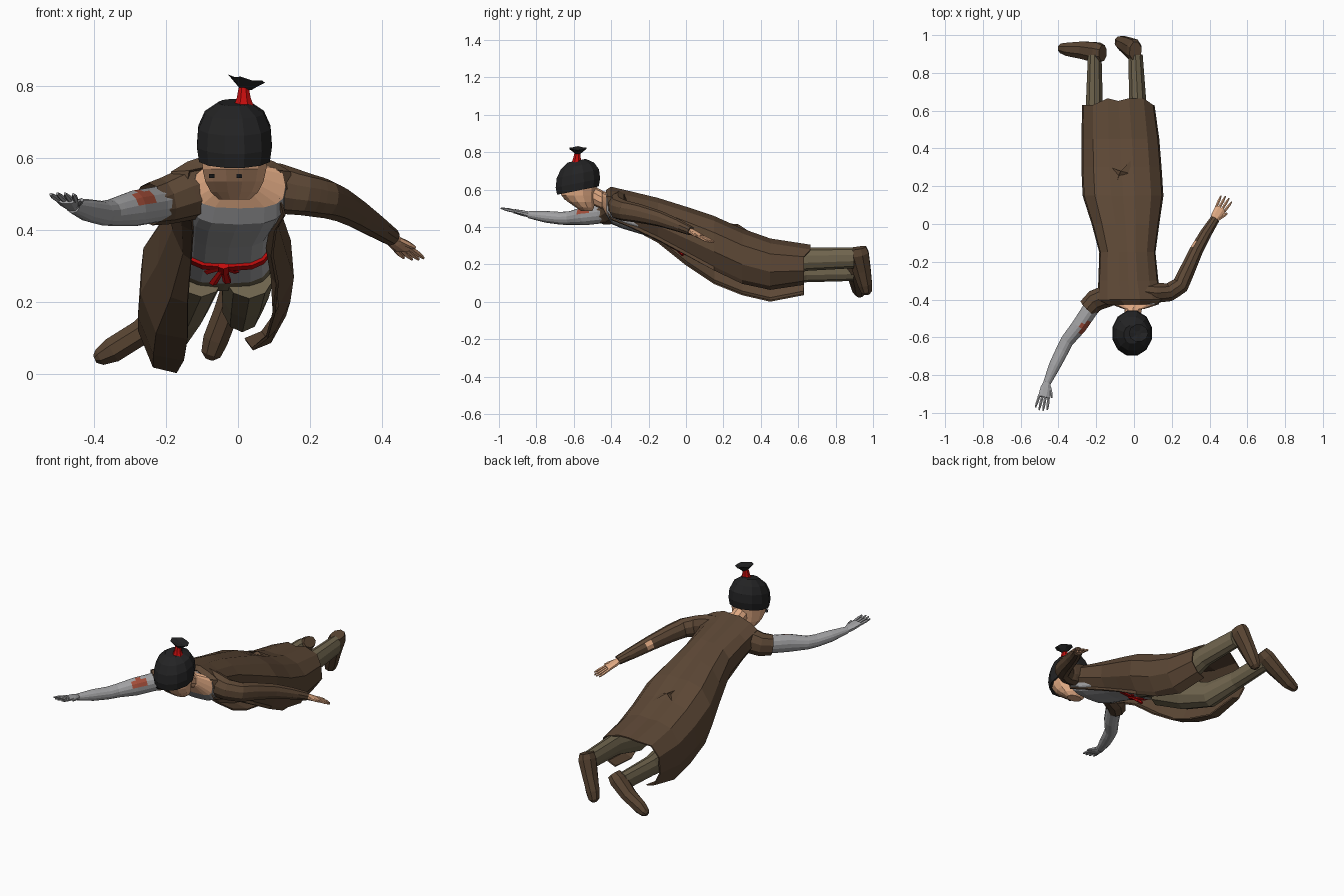
import bpy, bmesh, math
from mathutils import Vector as V


def mat(name, r, g, b):
    m = bpy.data.materials.new(name)
    lin = lambda c: (c / 255 / 12.92) if c < 11 else ((c / 255 + 0.055) / 1.055) ** 2.4
    m.diffuse_color = (lin(r), lin(g), lin(b), 1)
    return m


COAT = mat("coat brown", 92, 71, 53)
TROUSER = mat("trouser olive", 112, 101, 78)
SHOE = mat("shoe brown", 88, 68, 50)
GREY = mat("grey", 163, 163, 165)
SKIN = mat("skin", 222, 168, 130)
HAIR = mat("hair black", 35, 35, 36)
RED = mat("ribbon red", 195, 12, 12)
SCAR = mat("scar red", 165, 78, 58)


def finish(name, bm, mats, rule=None):
    bmesh.ops.recalc_face_normals(bm, faces=bm.faces)
    if rule:
        for f in bm.faces:
            f.material_index = rule(f.calc_center_median())
    me = bpy.data.meshes.new(name)
    bm.to_mesh(me)
    bm.free()
    for m in mats:
        me.materials.append(m)
    ob = bpy.data.objects.new(name, me)
    bpy.context.collection.objects.link(ob)
    return ob


def loft(name, rings, mats, rule=None, closed=True, cap=True):
    """Skin a list of equal-length point rings."""
    bm = bmesh.new()
    vr = [[bm.verts.new(p) for p in r] for r in rings]
    n = len(vr[0])
    for a, b in zip(vr, vr[1:]):
        for i in range(n if closed else n - 1):
            j = (i + 1) % n
            bm.faces.new((a[i], a[j], b[j], b[i]))
    if closed and cap:
        bm.faces.new(vr[0])
        bm.faces.new(vr[-1])
    return finish(name, bm, mats, rule)


def subdivide(rows, sub):
    out = []
    for a, b in zip(rows, rows[1:]):
        for k in range(sub):
            out.append([p + (q - p) * k / sub for p, q in zip(a, b)])
    return out + [list(rows[-1])]


def tube(name, rows, mats, rule=None, sides=10, up=(0, 0, 1), sub=1, cap=True):
    """Rows of x, y, z, side radius, up radius."""
    rows = subdivide(rows, sub)
    pts = [V(r[:3]) for r in rows]
    rings = []
    for i, r in enumerate(rows):
        t = (pts[min(i + 1, len(pts) - 1)] - pts[max(i - 1, 0)]).normalized()
        s = t.cross(V(up)).normalized()
        u = s.cross(t)
        rings.append([pts[i] + s * r[3] * math.cos(a) + u * r[4] * math.sin(a)
                      for a in (math.tau * (k + .5) / sides for k in range(sides))])
    return loft(name, rings, mats, rule, cap=cap)


def near(c, p, sx, sy, sz):
    return ((c.x - p[0]) / sx) ** 2 + ((c.y - p[1]) / sy) ** 2 + ((c.z - p[2]) / sz) ** 2 < 1


# Torso: rounded-box sections along y (y, xc, zc, half width, half height)
TORSO = [(-.45, 0, .55, .055, .04), (-.425, .005, .522, .128, .062), (-.395, 0, .495, .135, .08),
         (-.34, -.01, .48, .135, .088), (-.2, -.025, .44, .12, .09), (-.05, -.03, .385, .12, .09),
         (.05, -.035, .34, .13, .09), (.12, -.045, .315, .14, .085), (.22, -.06, .29, .12, .06)]


def torso_ring(row, grow=0):
    y, xc, zc, w, h = row
    f = lambda v: math.copysign(abs(v) ** .65, v)
    return [(xc + (w + grow) * f(math.cos(a)), y, zc + (h + grow) * f(math.sin(a)))
            for a in (math.tau * k / 16 for k in range(16))]


loft("torso", [torso_ring(r) for r in TORSO], [SKIN, GREY, TROUSER],
     lambda c: 0 if c.y < -.43 else 1 if c.y < .05 else 2)

# Red belt with knot and hanging tails
loft("belt", [torso_ring((y, -.03, z, .12, .09), g) for y, z, g in
              [(-.075, .394, 0), (-.075, .394, .008), (-.045, .383, .008), (-.045, .383, 0)]], [RED], cap=False)
tube("belt_knot", [(-.04, -.08, .302, .018, .012), (-.04, -.045, .284, .018, .012)], [RED], sides=6)
for i, (x, z) in enumerate([(-.085, .284), (-.005, .286), (-.07, .252), (-.03, .256)]):
    tube(f"belt_tail_{i}", [(-.04, -.065, .295, .008, .006), (x, -.015, z, .013, .009)], [RED], sides=5)

# Long open coat: y, left x, right x, top z, left/right bottom z, left/right front edge x
COAT_ROWS = [(-.425, -.14, .12, .595, .49, .49, -.128, .118), (-.40, -.19, .15, .612, .44, .44, -.13, .13),
             (-.3, -.185, .125, .588, .40, .40, -.125, .105), (-.15, -.18, .11, .552, .32, .33, -.13, .095),
             (0, -.22, .13, .505, .20, .25, -.14, .11), (.15, -.268, .152, .455, .10, .17, -.14, .10),
             (.3, -.275, .142, .388, .04, .10, -.15, .08), (.45, -.275, .13, .335, .005, .068, -.17, .04),
             (.63, -.27, .105, .302, .04, .095, -.185, .02)]
rings = []
for k, (y, xl, xr, zt, bl, br, gl, gr) in enumerate(COAT_ROWS):
    xc, hw = (xl + xr) / 2, (xr - xl) / 2
    hem = .035 if k == len(COAT_ROWS) - 1 else 0
    left = [(gl, y, bl), (xl + .2 * hw, y, bl + .015), (xl, y, bl * .65 + zt * .35),
            (xl + .04 * hw, y, bl * .3 + zt * .7), (xl + .3 * hw, y, zt - .025)]
    right = [(gr, y, br), (xr - .2 * hw, y, br + .02), (xr, y, br * .65 + zt * .35),
             (xr - .04 * hw, y, br * .3 + zt * .7), (xr - .3 * hw, y + hem, zt - .025)]
    mid = [(xc - .3 * hw, y + hem, zt - .003), (xc, y + hem * .6, zt - .006), (xc + .3 * hw, y + hem, zt)]
    rings.append(left + mid + right[::-1])
coat = loft("coat", rings, [COAT], closed=False)
mod = coat.modifiers.new("cloth", 'SOLIDIFY')
mod.thickness, mod.offset = .008, 0

# Torn flap on the coat back
bm = bmesh.new()
vs = [bm.verts.new(p) for p in [(-.125, .30, .385), (-.09, .225, .42), (-.07, .28, .415),
                                (0, .355, .365), (-.03, .27, .405), (-.09, .24, .40)]]
for t in [(0, 2, 5), (1, 2, 5), (2, 3, 4), (2, 4, 5)]:
    bm.faces.new([vs[i] for i in t])
finish("coat_tear", bm, [COAT])

# Torn sleeve stub, bare grey arm with scar
tube("sleeve_stub", [(-.06, -.35, .525, .06, .075), (-.14, -.38, .50, .062, .074), (-.205, -.405, .48, .06, .066),
                     (-.245, -.445, .472, .055, .06)], [COAT], cap=False)
tube("grey_arm", [(-.19, -.40, .48, .045, .052), (-.23, -.45, .47, .044, .05), (-.29, -.54, .46, .042, .05),
                  (-.355, -.62, .448, .036, .037), (-.38, -.67, .447, .035, .034), (-.42, -.75, .455, .032, .031),
                  (-.46, -.84, .466, .021, .019)], [GREY, SCAR],
     lambda c: int(near(c, (-.266, -.54, .487), .036, .038, .026)), sides=14, sub=4)

# Sleeved arm with a worn hole near the elbow
tube("sleeve", [(.04, -.355, .525, .05, .07), (.11, -.365, .515, .055, .07), (.185, -.362, .50, .05, .06),
                (.245, -.325, .487, .047, .055), (.28, -.25, .473, .043, .05), (.33, -.14, .445, .037, .042),
                (.38, -.05, .412, .032, .034), (.428, .025, .38, .026, .025)], [COAT, SKIN],
     lambda c: int(near(c, (.315, -.10, .452), .022, .045, .025)), sides=10, sub=3)


def hand(name, wrist, d, thumb, m):
    w, d = V(wrist), V(d).normalized()
    s = d.cross(V((0, 0, 1))).normalized()
    seg = lambda n, a, b, ra, rb: tube(n, [(*a, *ra), (*a.lerp(b, .6), *ra), (*b, *rb)], [m], sides=6)
    tube(name + "_palm", [(*w, .019, .016), (*(w + d * .035), .03, .016), (*(w + d * .085), .033, .012)], [m], sides=8)
    for i in range(4):
        o = i - 1.5
        a = w + d * .08 + s * o * .0165
        seg(f"{name}_finger_{i}", a, a + d * (.085 - abs(o) * .01) + s * o * .005, (.008, .008), (.004, .004))
    a = w + d * .025 + s * thumb * .018
    seg(name + "_thumb", a, a + d * .055 + s * thumb * .024, (.01, .009), (.005, .005))


hand("grey_hand", (-.46, -.835, .466), (-.035, -.165, .038), -1, GREY)
hand("skin_hand", (.42, .015, .383), (.07, .12, -.062), 1, SKIN)

# Legs and shoes
tube("left_leg", [(-.11, .1, .29, .075, .085), (-.15, .28, .20, .07, .085), (-.18, .45, .14, .06, .075),
                  (-.21, .64, .16, .047, .055), (-.208, .895, .165, .038, .053)], [TROUSER])
tube("right_leg", [(.03, .1, .29, .075, .085), (.02, .28, .235, .068, .085), (.012, .45, .195, .058, .08),
                   (.02, .64, .228, .048, .062), (.008, .895, .235, .04, .055)], [TROUSER])
tube("left_shoe", [(-.165, .905, .205, .032, .045), (-.195, .908, .178, .043, .058), (-.27, .92, .115, .038, .05),
                   (-.35, .925, .065, .038, .038), (-.385, .93, .046, .026, .028), (-.399, .93, .04, .012, .015)],
     [SHOE], sides=8, up=(0, 1, 0))
tube("right_shoe", [(.008, .915, .288, .034, .052), (0, .92, .255, .044, .062), (-.033, .94, .17, .038, .052),
                    (-.062, .957, .095, .038, .041), (-.075, .965, .055, .03, .031), (-.08, .967, .04, .012, .015)],
     [SHOE], sides=8, up=(0, 1, 0))


# Head: horizontal rings (z, y centre, x radius, y radius), tilted by slope
def stack(name, rows, m, slope=0, sides=12, x=-.01):
    rings = []
    for z, cy, rx, ry in rows:
        rings.append([(x + rx * math.cos(a), cy + ry * math.sin(a), z + slope * ry * math.sin(a))
                      for a in (math.tau * (k + .5) / sides for k in range(sides))])
    return loft(name, rings, [m])


tube("neck", [(0, -.40, .53, .055, .05), (-.005, -.46, .55, .046, .046), (-.01, -.55, .60, .046, .046)], [SKIN])
stack("face", [(.485, -.53, .045, .03), (.505, -.54, .068, .05), (.535, -.56, .084, .075),
               (.57, -.575, .092, .095), (.62, -.575, .095, .1)], SKIN)
stack("hair", [(.595, -.578, .102, .115), (.635, -.578, .108, .123), (.685, -.578, .104, .117),
               (.727, -.58, .085, .092), (.755, -.585, .045, .05)], HAIR, .2)
for s in (-1, 1):
    stack(f"eye_{s}", [(.544, -.643, .009, .005), (.556, -.65, .009, .005)], HAIR, 0, 6, -.035 + s * .038)

# Topknot: red tie and flared tuft
stack("hair_tie", [(.742, -.585, .031, .03), (.768, -.583, .021, .022), (.797, -.581, .015, .016)], RED, 0, 8, .016)
loft("tuft", [[(.024 + r * math.cos(a) * 1.1, -.578 + r * math.sin(a), z - tilt * math.cos(a) + (k % 2) * jag)
               for k, a in ((k, math.tau * k / 10) for k in range(10))]
              for r, z, tilt, jag in [(.013, .79, 0, 0), (.028, .804, .004, 0), (.047, .819, .009, .005),
                                      (.012, .815, .003, 0)]], [HAIR])
